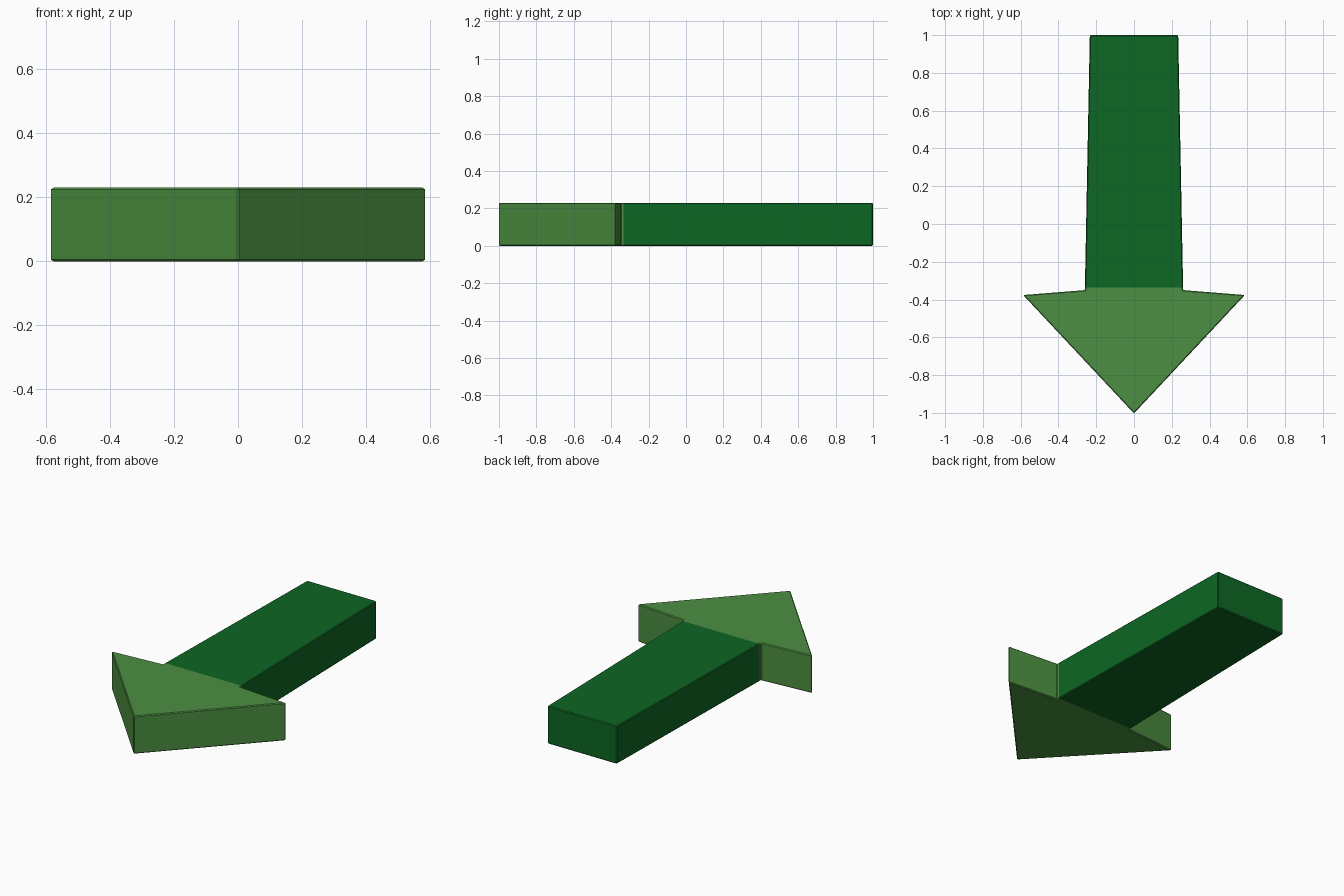
import bpy, bmesh

if "Cube" in bpy.data.objects:
    bpy.data.objects.remove(bpy.data.objects["Cube"])

HEIGHT = 0.23


def material(name, colour):
    m = bpy.data.materials.new(name)
    m.diffuse_color = (*colour, 1.0)
    m.use_nodes = True
    m.node_tree.nodes["Principled BSDF"].inputs["Base Color"].default_value = m.diffuse_color
    return m


def prism(name, half_profile, mat, joint_y):
    """Extrude a mirrored outline, leaving it open where the parts join."""
    outline = half_profile + [(-x, y) for x, y in reversed(half_profile) if x > 0]
    bm = bmesh.new()
    base = bm.faces.new([bm.verts.new((x, y, 0)) for x, y in outline])
    ext = bmesh.ops.extrude_face_region(bm, geom=[base], use_keep_orig=True)
    top = [v for v in ext["geom"] if isinstance(v, bmesh.types.BMVert)]
    bmesh.ops.translate(bm, verts=top, vec=(0, 0, HEIGHT))
    bmesh.ops.recalc_face_normals(bm, faces=bm.faces[:])
    joint = [f for f in bm.faces if all(abs(v.co.y - joint_y) < 1e-4 for v in f.verts)]
    bmesh.ops.delete(bm, geom=joint, context='FACES')
    mesh = bpy.data.meshes.new(name)
    bm.to_mesh(mesh)
    bm.free()
    mesh.materials.append(mat)
    obj = bpy.data.objects.new(name, mesh)
    bpy.context.collection.objects.link(obj)
    # Tiny chamfer on the sharp edges
    bev = obj.modifiers.new("chamfer", 'BEVEL')
    bev.width = 0.005
    bev.segments = 1
    bev.limit_method = 'ANGLE'
    return obj


light_green = material("light green", (0.072, 0.275, 0.053))
dark_green = material("dark green", (0.0043, 0.135, 0.017))

JOINT = -0.335

# Arrow head: tip, swept barb, short neck that meets the shaft
prism("arrow_head",
      [(0, -1.003), (0.587, -0.376), (0.26, -0.35), (0.26, JOINT)],
      light_green, JOINT)

# Shaft, tapering slightly towards the tail
prism("arrow_shaft", [(0.26, JOINT), (0.234, 1.0)], dark_green, JOINT)
